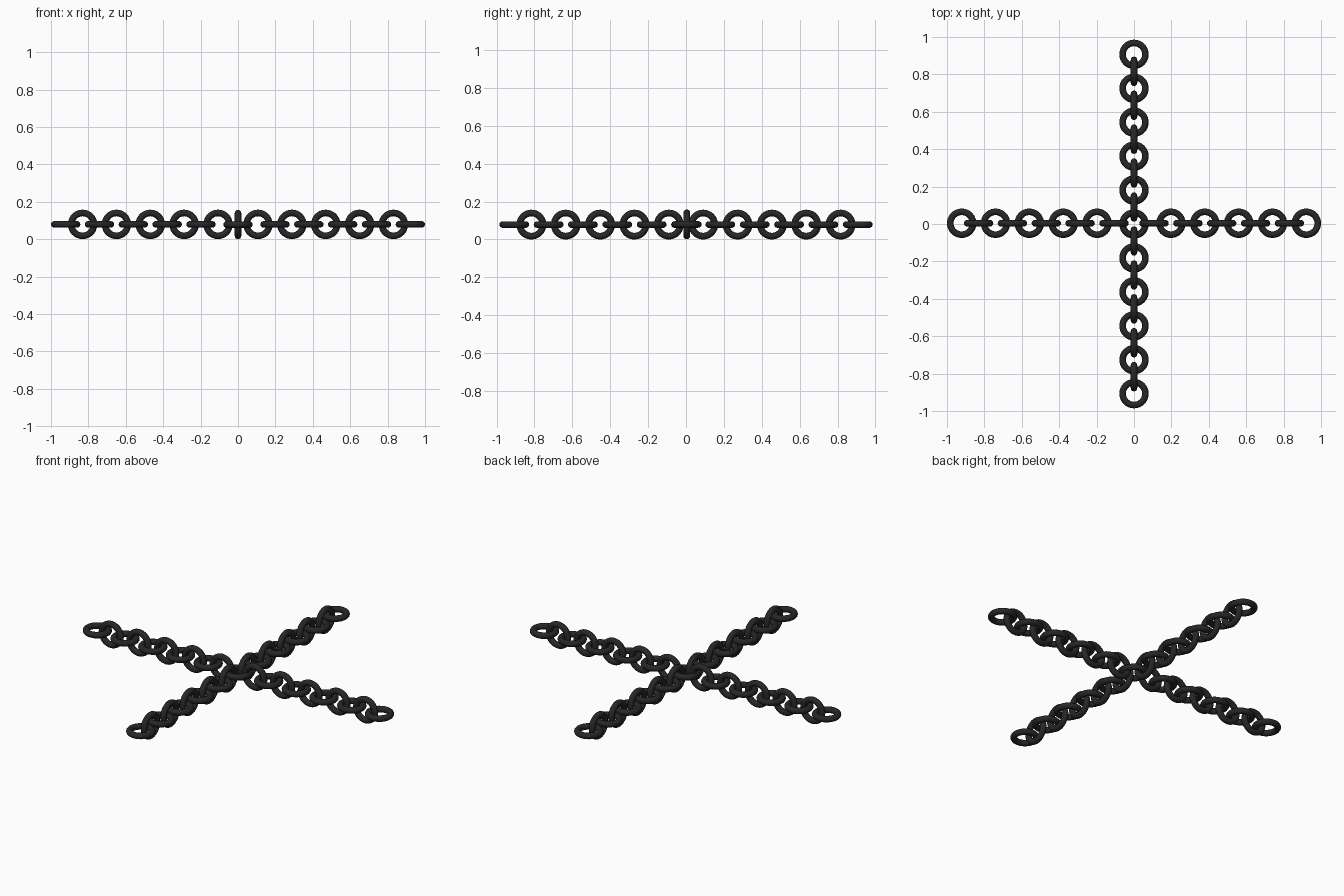
import bpy
from math import pi

if "Cube" in bpy.data.objects:
    bpy.data.objects.remove(bpy.data.objects["Cube"])

R, r = 0.061, 0.0175      # link ring radius and wire radius
Z = R + r                 # links rest on the ground

# dark iron
iron = bpy.data.materials.new("dark_iron")
iron.diffuse_color = (0.02, 0.02, 0.02, 1)
iron.use_nodes = True
iron.node_tree.nodes["Principled BSDF"].inputs["Base Color"].default_value = iron.diffuse_color

# one shared ring mesh for every link
bpy.ops.mesh.primitive_torus_add(major_radius=R, minor_radius=r,
                                 major_segments=48, minor_segments=16)
centre = bpy.context.object
centre.name = "centre_link"
centre.location = (0, 0, Z)
bpy.ops.object.shade_smooth()
centre.data.materials.append(iron)


def link(name, location, rotation):
    ob = bpy.data.objects.new(name, centre.data)
    ob.location = location
    ob.rotation_euler = rotation
    bpy.context.collection.objects.link(ob)


# four arms of ten links, alternating upright and flat
for side, tag in ((1, "positive"), (-1, "negative")):
    for i in range(10):
        upright = i % 2 == 0
        link(f"long_chain_{tag}_link_{i + 1}",
             (side * (0.107 + 0.0905 * i), 0.004, Z + 0.001),
             (pi / 2 if upright else 0, 0, 0))
        link(f"cross_chain_{tag}_link_{i + 1}",
             (0, side * 0.0907 * (i + 1), Z),
             (0, pi / 2 if upright else 0, 0))
